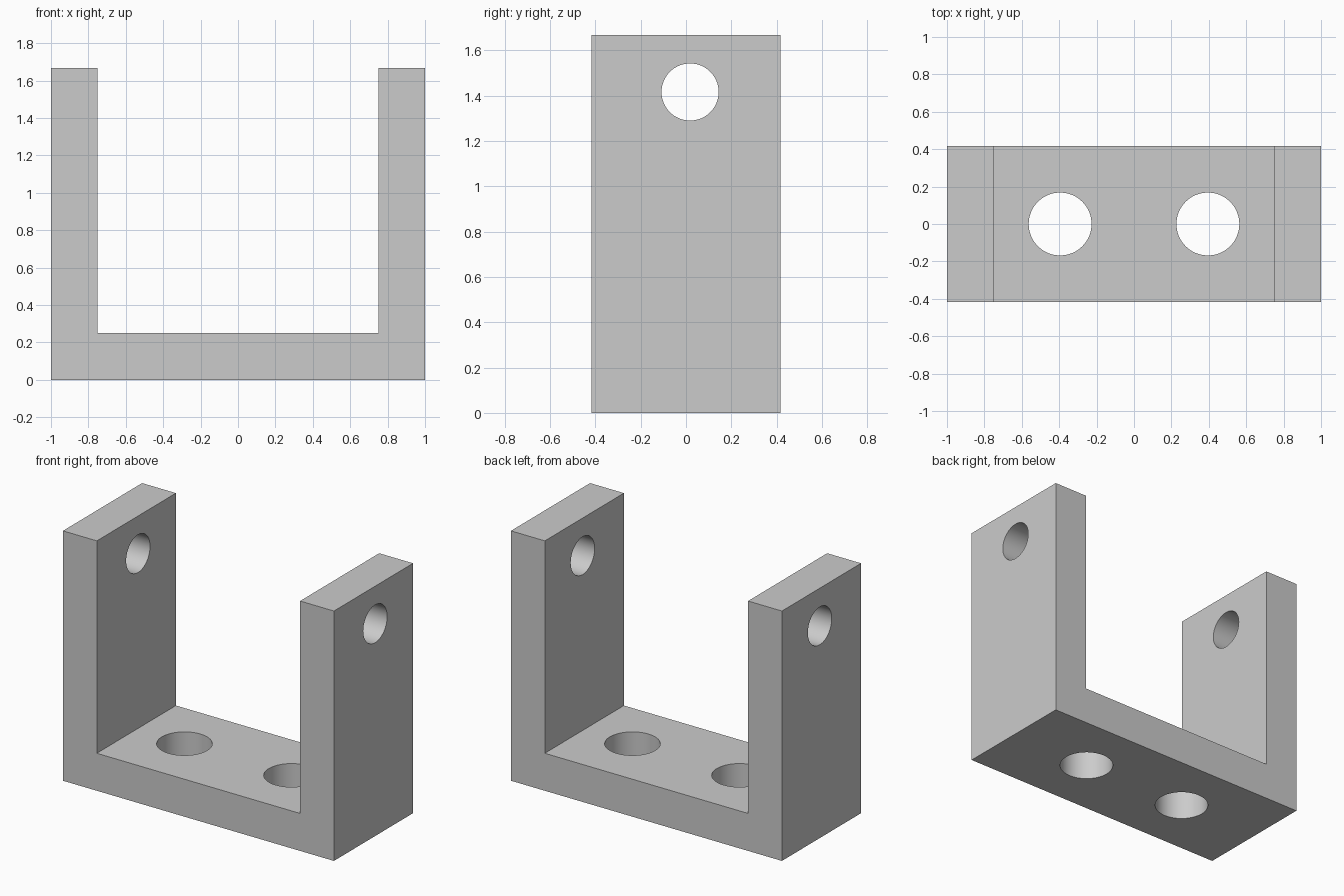
import bpy
import bmesh
from math import pi
from mathutils import Matrix, Vector

cube = bpy.data.objects.get("Cube")
if cube:
    bpy.data.objects.remove(cube, do_unlink=True)

HALF_X, HALF_Y, HEIGHT, WALL = 1.0, 0.417, 1.667, 0.25

# Plain grey metal
grey = bpy.data.materials.new("grey metal")
grey.use_nodes = True
colour = (0.6, 0.6, 0.6, 1)
grey.diffuse_color = colour
grey.node_tree.nodes["Principled BSDF"].inputs["Base Color"].default_value = colour


def add_object(name, bm):
    bmesh.ops.recalc_face_normals(bm, faces=bm.faces)
    mesh = bpy.data.meshes.new(name)
    bm.to_mesh(mesh)
    bm.free()
    mesh.materials.append(grey)
    obj = bpy.data.objects.new(name, mesh)
    bpy.context.collection.objects.link(obj)
    return obj


# U-shaped bracket: front profile extruded through its depth
inner = HALF_X - WALL
half = [(HALF_X, 0), (HALF_X, HEIGHT), (inner, HEIGHT), (inner, WALL)]
profile = half + [(-x, z) for x, z in reversed(half)]
bm = bmesh.new()
face = bm.faces.new([bm.verts.new((x, -HALF_Y, z)) for x, z in profile])
extruded = bmesh.ops.extrude_face_region(bm, geom=[face])["geom"]
bmesh.ops.translate(bm, vec=(0, 2 * HALF_Y, 0),
                    verts=[v for v in extruded if isinstance(v, bmesh.types.BMVert)])
bracket = add_object("bracket", bm)


def drill(name, centre, radius, sideways=False):
    """Cut a round through-hole, vertical or along x."""
    bm = bmesh.new()
    turn = Matrix.Rotation(pi / 2, 4, "Y") if sideways else Matrix()
    bmesh.ops.create_cone(bm, cap_ends=True, segments=96, radius1=radius,
                          radius2=radius, depth=2 * WALL,
                          matrix=Matrix.Translation(Vector(centre)) @ turn)
    cutter = add_object(name, bm)
    cutter.hide_render = True
    cut = bracket.modifiers.new(name, "BOOLEAN")
    cut.operation = "DIFFERENCE"
    cut.solver = "EXACT"
    cut.object = cutter
    bpy.context.view_layer.objects.active = bracket
    bpy.ops.object.modifier_apply(modifier=name)
    bpy.data.objects.remove(cutter, do_unlink=True)


# Mounting holes in the base and pin holes in the two arms
for side, label in ((-1, "right"), (1, "left")):
    drill(label + "_base_hole", (side * 0.395, 0, WALL / 2), 0.168)
    drill(label + "_pin_hole", (side * (HALF_X - WALL / 2), 0.018, 1.416), 0.126, True)

# Smooth hole walls, sharp edges elsewhere
bpy.ops.object.select_all(action="DESELECT")
bracket.select_set(True)
bpy.context.view_layer.objects.active = bracket
bpy.ops.object.shade_smooth_by_angle(angle=pi / 6)
